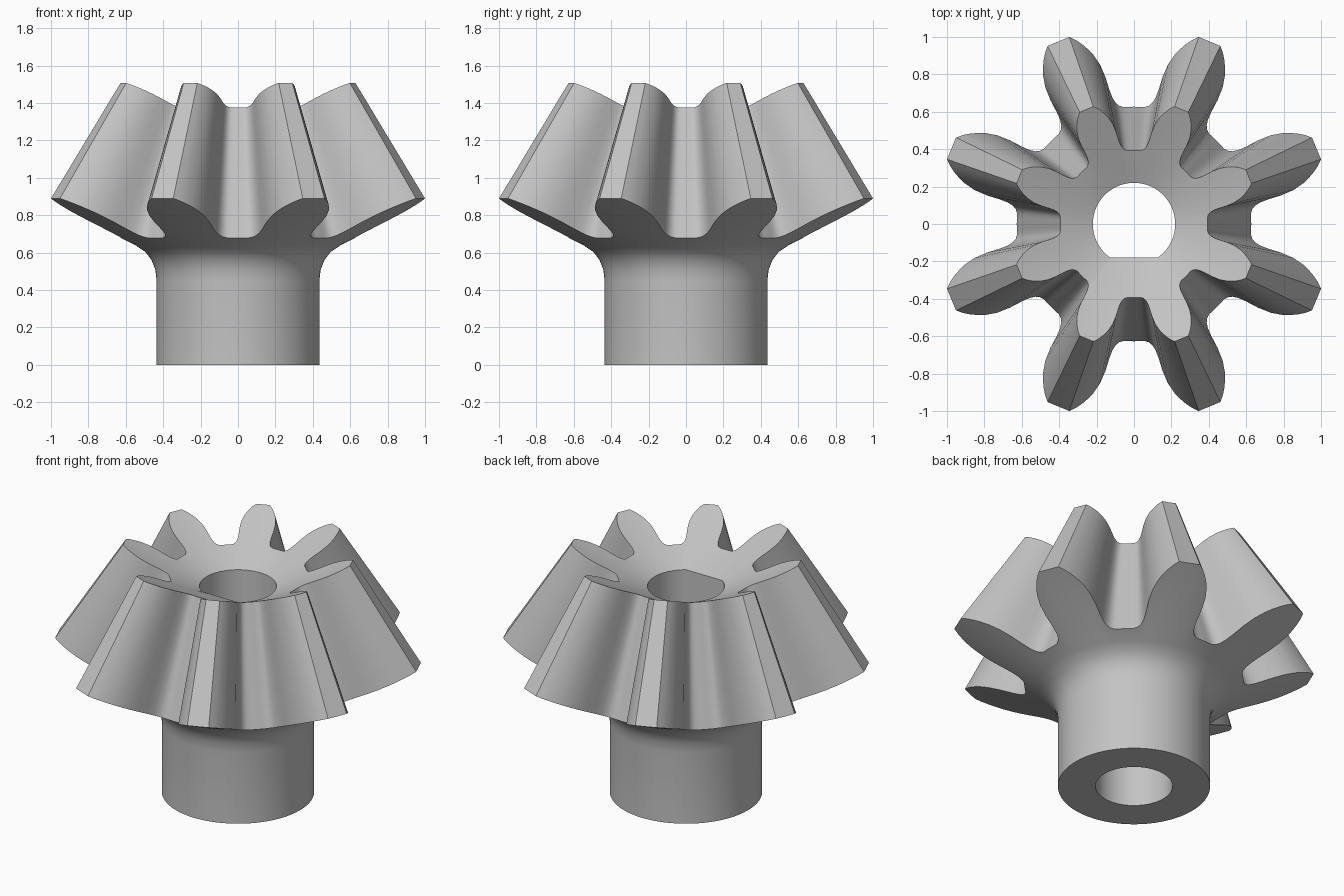
import bpy, bmesh, math

if "Cube" in bpy.data.objects:
    bpy.data.objects.remove(bpy.data.objects["Cube"])

TEETH = 8
APEX = 2.55      # height where all tooth lines meet
SMALL = 0.628    # size of the small tooth end relative to the big end


def back_cone(r):
    return 0.68 + 0.49 * (r - 0.63)


# Half tooth outline at the big end: radius, degrees from tooth centre
half = [(1.058, 3.4), (1.03, 5.0), (1.0, 6.4), (0.965, 7.8), (0.93, 9.0), (0.87, 10.5),
        (0.80, 11.5), (0.73, 12.1), (0.685, 12.8), (0.655, 13.9), (0.637, 15.4), (0.628, 17.3)]
tip = (1.058 * math.cos(math.radians(3.4)), 0)
tooth = [(r, -a) for r, a in reversed(half)] + [tip] + half + [(0.627, 20), (0.627, 22.5), (0.627, 25)]
outline = [(r, math.radians(22.5 + a + k * 360 / TEETH)) for k in range(TEETH) for r, a in tooth]


def ring(r, z, flat=False):
    pts = []
    for _, t in outline:
        y = r * math.sin(t)
        pts.append((r * math.cos(t), max(y, -0.18) if flat else y, z))
    return pts


big = [(r * math.cos(t), r * math.sin(t), back_cone(r)) for r, t in outline]
small = [(x * SMALL, y * SMALL, APEX - (APEX - z) * SMALL) for x, y, z in big]

# Closed section: bore, hub, fillet, teeth, dish, flatted upper bore
rings = [ring(0.22, 0), ring(0.435, 0)]
rings += [ring(r, z) for r, z in [(0.435, 0.45), (0.442, 0.51), (0.462, 0.56), (0.495, 0.603), (0.55, 0.641)]]
rings += [big, small, ring(0.36, 1.36), ring(0.22, 1.295, True),
          ring(0.22, 0.6, True), ring(0.22, 0.6)]

bm = bmesh.new()
loops = [[bm.verts.new(p) for p in pts] for pts in rings]
n = len(outline)
for i, a in enumerate(loops):
    b = loops[(i + 1) % len(loops)]
    for j in range(n):
        k = (j + 1) % n
        bm.faces.new((a[j], a[k], b[k], b[j]))
bmesh.ops.remove_doubles(bm, verts=bm.verts, dist=1e-5)
bmesh.ops.recalc_face_normals(bm, faces=bm.faces)

mesh = bpy.data.meshes.new("bevel_gear")
bm.to_mesh(mesh)
bm.free()
gear = bpy.data.objects.new("bevel_gear", mesh)
bpy.context.collection.objects.link(gear)

# Plain steel grey
mat = bpy.data.materials.new("steel_grey")
mat.diffuse_color = (0.55, 0.55, 0.55, 1)
mat.use_nodes = True
mat.node_tree.nodes["Principled BSDF"].inputs["Base Color"].default_value = mat.diffuse_color
mesh.materials.append(mat)

bpy.context.view_layer.objects.active = gear
gear.select_set(True)
bpy.ops.object.shade_smooth_by_angle(angle=math.radians(28))
